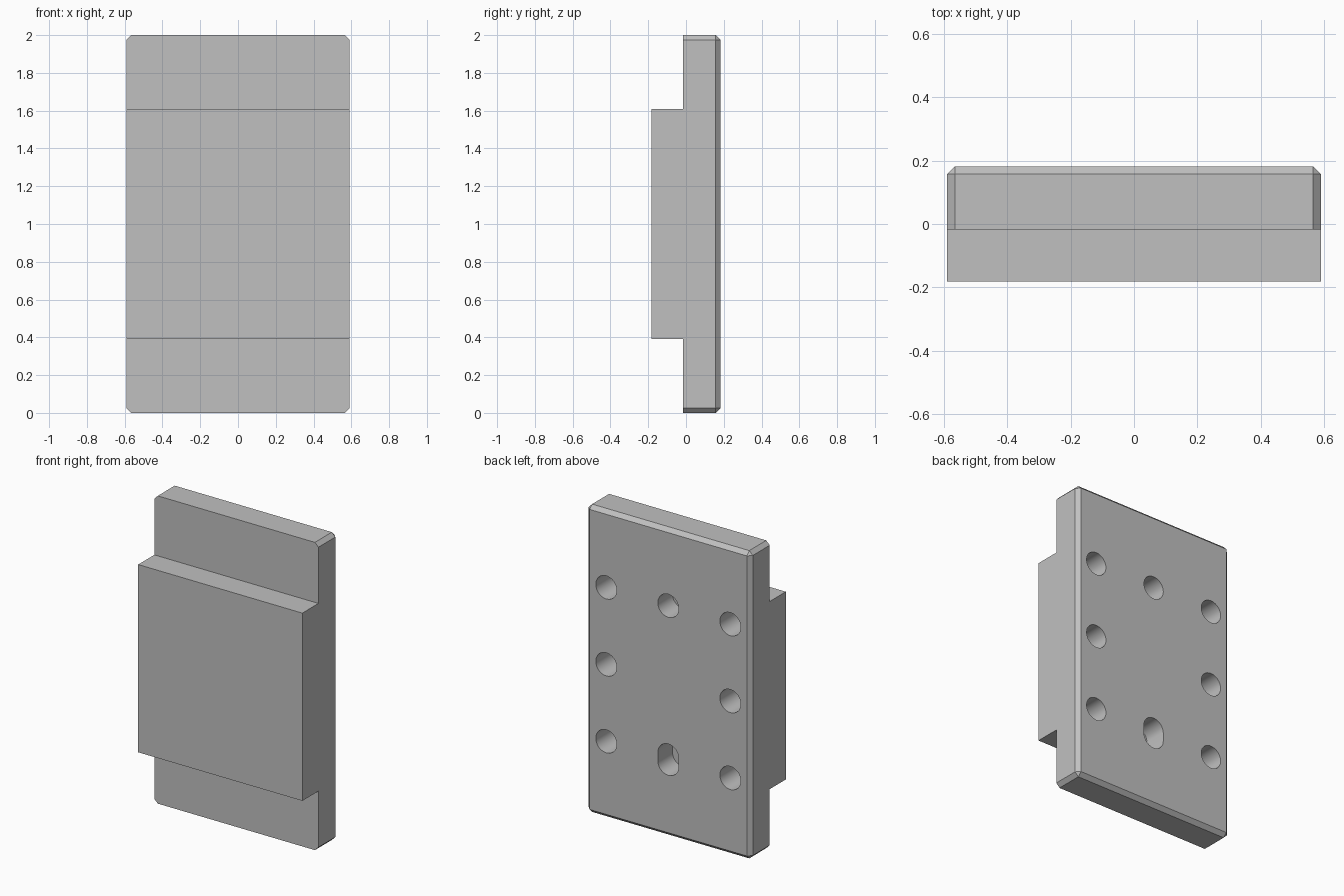
import bpy, bmesh, math
from mathutils import Vector

if "Cube" in bpy.data.objects:
    bpy.data.objects.remove(bpy.data.objects["Cube"])

HALF_W, HEIGHT = 0.59, 2.0
FRONT, STEP, BACK = -0.182, -0.017, 0.182
PAD_LOW, PAD_HIGH = 0.39, 1.61
CHAMFER = 0.025
HOLE_R = 0.075

grey = bpy.data.materials.new("plain_grey")
grey.use_nodes = True
colour = (0.53, 0.53, 0.53, 1)
grey.diffuse_color = colour
grey.node_tree.nodes["Principled BSDF"].inputs["Base Color"].default_value = colour


def extrude(bm, points, offset):
    """Closed prism from an outline swept along an offset."""
    face = bm.faces.new([bm.verts.new(p) for p in points])
    swept = bmesh.ops.extrude_face_region(bm, geom=[face])
    verts = [g for g in swept["geom"] if isinstance(g, bmesh.types.BMVert)]
    bmesh.ops.translate(bm, verts=verts, vec=Vector(offset))


def finish(bm, name):
    bmesh.ops.recalc_face_normals(bm, faces=bm.faces[:])
    mesh = bpy.data.meshes.new(name)
    bm.to_mesh(mesh)
    bm.free()
    obj = bpy.data.objects.new(name, mesh)
    mesh.materials.append(grey)
    bpy.context.collection.objects.link(obj)
    return obj


# Stepped plate: side profile swept across the width
bm = bmesh.new()
profile = [(BACK, 0), (BACK, HEIGHT), (STEP, HEIGHT), (STEP, PAD_HIGH),
           (FRONT, PAD_HIGH), (FRONT, PAD_LOW), (STEP, PAD_LOW), (STEP, 0)]
extrude(bm, [(-HALF_W, y, z) for y, z in profile], (2 * HALF_W, 0, 0))

# Chamfer the back rim and the four outer corners
rim = []
for e in bm.edges:
    a, b = (v.co for v in e.verts)
    on_back = min(a.y, b.y) > BACK - 0.001
    corner = max(a.y, b.y) > BACK - 0.001 and abs(a.x - b.x) + abs(a.z - b.z) < 0.001
    if on_back or corner:
        rim.append(e)
bmesh.ops.bevel(bm, geom=rim, offset=CHAMFER, offset_type='OFFSET',
                segments=1, profile=0.5, affect='EDGES')
plate = finish(bm, "mounting_plate")

# Blind holes in the back
cutter_bm = bmesh.new()


def add_hole(x, z, depth, stretch=0.0, n=48):
    points = []
    for i in range(n):
        t = 2 * math.pi * (i + 0.5) / n
        shift = math.copysign(stretch, math.sin(t))
        points.append((x + HOLE_R * math.cos(t), BACK + 0.05,
                       z + HOLE_R * math.sin(t) + shift))
    extrude(cutter_bm, points, (0, -depth - 0.05, 0))


for side in (-1, 1):
    for z in (0.5, 1.0, 1.5):
        add_hole(side * 0.446, z, 0.25)
add_hole(0, 1.5, 0.15)
add_hole(0, 0.5, 0.15, stretch=0.027)
cutter = finish(cutter_bm, "hole_cutter")
cutter.hide_render = True

cut = plate.modifiers.new("holes", 'BOOLEAN')
cut.operation = 'DIFFERENCE'
cut.solver = 'EXACT'
cut.object = cutter
bpy.ops.object.select_all(action='DESELECT')
plate.select_set(True)
bpy.context.view_layer.objects.active = plate
bpy.ops.object.modifier_apply(modifier=cut.name)
bpy.data.objects.remove(cutter)
bpy.ops.object.shade_smooth_by_angle(angle=math.radians(30))
